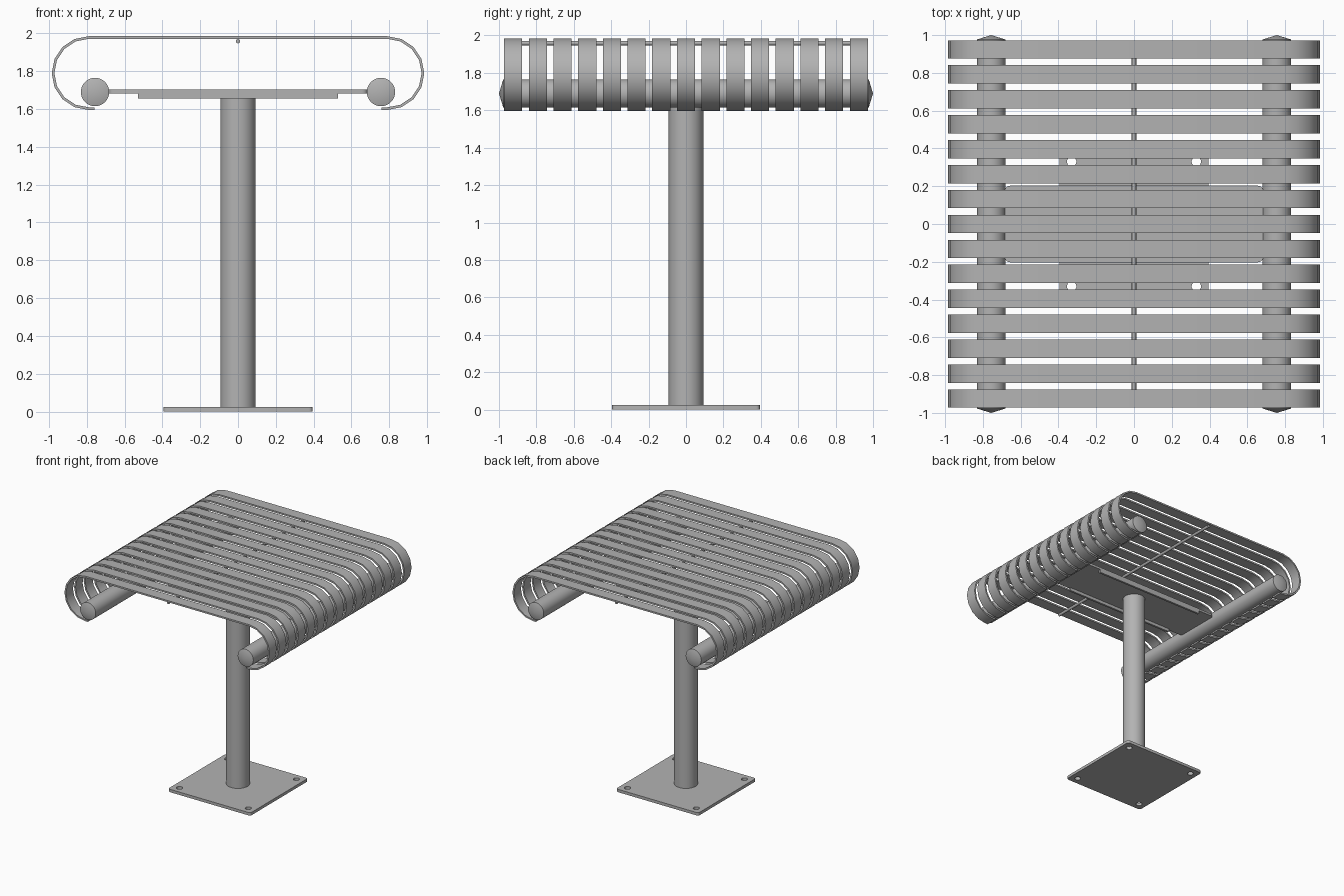
import bpy, bmesh
from math import sin, cos, pi, radians
from mathutils import Vector, Matrix

cube = bpy.data.objects.get("Cube")
if cube:
    bpy.data.objects.remove(cube, do_unlink=True)

steel = bpy.data.materials.new("grey_steel")
steel.use_nodes = True
GREY = (0.45, 0.45, 0.45, 1)
steel.diffuse_color = GREY
steel.node_tree.nodes["Principled BSDF"].inputs["Base Color"].default_value = GREY


def add_object(name, bm, location=(0, 0, 0)):
    bmesh.ops.recalc_face_normals(bm, faces=bm.faces)
    mesh = bpy.data.meshes.new(name)
    bm.to_mesh(mesh)
    bm.free()
    mesh.materials.append(steel)
    obj = bpy.data.objects.new(name, mesh)
    obj.location = location
    bpy.context.collection.objects.link(obj)
    bpy.ops.object.select_all(action='DESELECT')
    obj.select_set(True)
    bpy.context.view_layer.objects.active = obj
    bpy.ops.object.shade_smooth_by_angle(angle=radians(35))
    return obj


def lathe(name, profile, location, axis='Z', sides=32):
    """Spin (radius, height) pairs round an axis, closing both ends."""
    bm = bmesh.new()
    verts = [bm.verts.new((r, 0, h)) for r, h in profile]
    edges = [bm.edges.new(pair) for pair in zip(verts, verts[1:])]
    bmesh.ops.spin(bm, geom=verts + edges, cent=(0, 0, 0), axis=(0, 0, 1),
                   angle=2 * pi, steps=sides)
    bmesh.ops.remove_doubles(bm, verts=bm.verts, dist=0.0005)
    if axis == 'Y':
        bmesh.ops.rotate(bm, verts=bm.verts, matrix=Matrix.Rotation(pi / 2, 3, 'X'))
    return add_object(name, bm, location)


def arc(cx, cy, r, start, end, steps):
    return [(cx + r * cos(radians(start + (end - start) * i / steps)),
             cy + r * sin(radians(start + (end - start) * i / steps)))
            for i in range(steps + 1)]


def plate(name, half_x, half_y, z0, z1, corner, holes=()):
    """Rounded flat plate, with optional (x, y, radius) holes."""
    outline = []
    for sx, sy, start in ((1, 1, 0), (-1, 1, 90), (-1, -1, 180), (1, -1, 270)):
        outline += arc(sx * (half_x - corner), sy * (half_y - corner),
                       corner, start, start + 90, 4)
    loops = [outline] + [arc(x, y, r, 0, 345, 23) for x, y, r in holes]
    curve = bpy.data.curves.new(name + "_outline", 'CURVE')
    curve.dimensions = '2D'
    curve.fill_mode = 'BOTH'
    curve.extrude = (z1 - z0) / 2
    for loop in loops:
        spline = curve.splines.new('POLY')
        spline.points.add(len(loop) - 1)
        for point, (x, y) in zip(spline.points, loop):
            point.co = (x, y, 0, 1)
        spline.use_cyclic_u = True
    helper = bpy.data.objects.new(name + "_outline", curve)
    bm = bmesh.new()
    mesh = helper.to_mesh()
    bm.from_mesh(mesh)
    helper.to_mesh_clear()
    bpy.data.objects.remove(helper)
    bpy.data.curves.remove(curve)
    bmesh.ops.remove_doubles(bm, verts=bm.verts, dist=0.0001)
    return add_object(name, bm, (0, 0, (z0 + z1) / 2))


def slat_path(r):
    """Flat top with a half-round curl and a short lip at each side."""
    right = [(0.76, 1.79 - r)] + arc(0.79, 1.79, r, -90, 90, 8)
    return right + [(-x, z) for x, z in reversed(right)]


# Fifteen bent slats: one strip, repeated
SLATS, PITCH, WIDTH = 15, 0.132, 0.097
bm = bmesh.new()
rows = [[bm.verts.new((x, 0, z)) for x, z in slat_path(r)] for r in (0.195, 0.181)]
for a, b, c, d in zip(rows[0], rows[0][1:], rows[1][1:], rows[1]):
    bm.faces.new((a, b, c, d))
extruded = bmesh.ops.extrude_face_region(bm, geom=bm.faces[:], use_keep_orig=True)
moved = [g for g in extruded["geom"] if isinstance(g, bmesh.types.BMVert)]
bmesh.ops.translate(bm, verts=moved, vec=Vector((0, WIDTH, 0)))
slats = add_object("top_slats", bm, (0, -PITCH * (SLATS - 1) / 2 - WIDTH / 2, 0))
repeat = slats.modifiers.new("repeat", 'ARRAY')
repeat.count = SLATS
repeat.use_relative_offset = False
repeat.use_constant_offset = True
repeat.constant_offset_displace = (0, PITCH, 0)

# Side pipes with shallow pointed caps
for side, x in (("left", 0.756), ("right", -0.756)):
    lathe(side + "_pipe", [(0, -1), (0.075, -0.977), (0.075, 0.977), (0, 1)],
          (x, 0, 1.69), 'Y')

# Thin rod tying the slats together
lathe("slat_rod", [(0, -0.96), (0.012, -0.96), (0.012, 0.96), (0, 0.96)],
      (0, 0, 1.959), 'Y', 12)

# Column and foot plate
lathe("column", [(0, 0.02), (0.093, 0.02), (0.093, 1.685), (0, 1.685)], (0, 0, 0))
plate("base_plate", 0.395, 0.395, 0, 0.025, 0.02,
      [(sx * 0.33, sy * 0.33, 0.025) for sx in (-1, 1) for sy in (-1, 1)])

# Support plate with turned-down flanges
plate("support_plate", 0.685, 0.203, 1.683, 1.703, 0.03)
for side, y in (("front", -0.194), ("back", 0.194)):
    bm = bmesh.new()
    bmesh.ops.create_cube(bm, size=1)
    bmesh.ops.scale(bm, verts=bm.verts, vec=Vector((1.06, 0.018, 0.046)))
    add_object(side + "_flange", bm, (0, y, 1.679))
